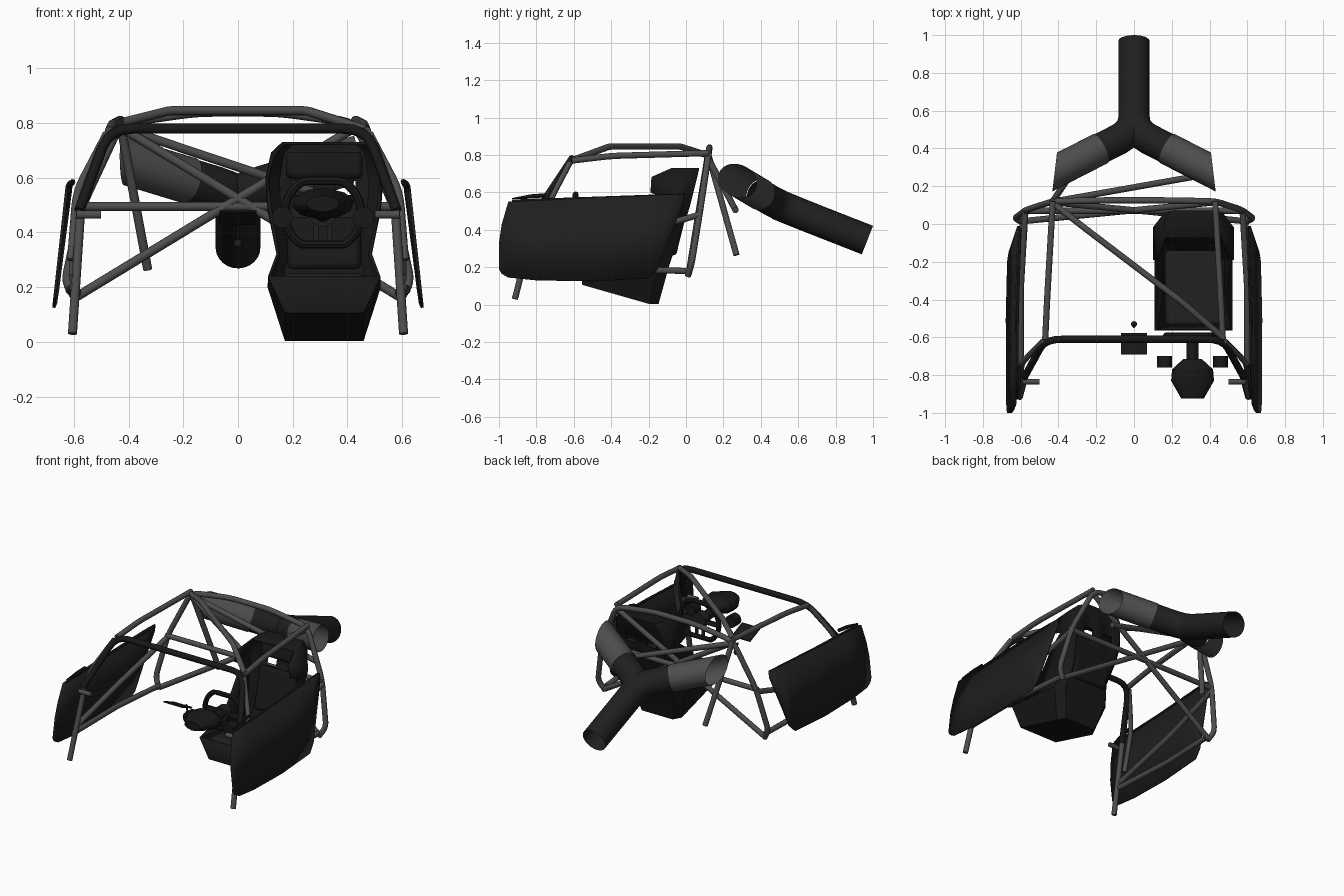
import bpy, bmesh, math
from mathutils import Vector, Matrix

if "Cube" in bpy.data.objects:
    bpy.data.objects.remove(bpy.data.objects["Cube"])


def material(name, v):
    m = bpy.data.materials.new(name)
    m.use_nodes = True
    col = (v, v, v, 1)
    m.diffuse_color = col
    b = m.node_tree.nodes["Principled BSDF"]
    b.inputs["Base Color"].default_value = col
    b.inputs["Roughness"].default_value = 0.7
    return m


GREY = material("tube_grey", 0.075)
DARK = material("dark_trim", 0.014)
BLACK = material("black_trim", 0.009)
made = []


def finish(name, bm, mat, thick=0, bevel=0):
    bmesh.ops.recalc_face_normals(bm, faces=bm.faces)
    me = bpy.data.meshes.new(name)
    bm.to_mesh(me)
    bm.free()
    ob = bpy.data.objects.new(name, me)
    bpy.context.collection.objects.link(ob)
    me.materials.append(mat)
    if thick:
        mod = ob.modifiers.new("thickness", "SOLIDIFY")
        mod.thickness, mod.offset = thick, 0
    if bevel:
        mod = ob.modifiers.new("bevel", "BEVEL")
        mod.width, mod.segments = bevel, 2
    made.append(ob)
    return ob


def rounded(pts, rad):
    """Replace inner corners of a path by short arcs."""
    p = [Vector(q) for q in pts]
    out = [p[0]]
    for a, b, c in zip(p, p[1:], p[2:]):
        d = min(rad, (a - b).length * 0.45, (c - b).length * 0.45)
        s, e = b + (a - b).normalized() * d, b + (c - b).normalized() * d
        for i in range(5):
            t = i / 4
            out.append(s * (1 - t) ** 2 + b * 2 * t * (1 - t) + e * t * t)
    return out + [p[-1]]


def tube(name, pts, r=0.017, mat=GREY, bend=0.06, caps=True, n=12, cut=None):
    """Sweep a circle along a path; r may be a list of radii, cut a (point, normal) trim plane."""
    single = not isinstance(r, (list, tuple))
    path = rounded(pts, bend) if single else [Vector(q) for q in pts]
    radii = [r] * len(path) if single else r
    bm = bmesh.new()
    rings = []
    ref = None
    for i, p in enumerate(path):
        t = (path[min(i + 1, len(path) - 1)] - path[max(i - 1, 0)]).normalized()
        if ref is None:
            ref = t.orthogonal()
        ref = (ref - t * ref.dot(t)).normalized()
        side = t.cross(ref)
        rings.append([bm.verts.new(p + radii[i] * (ref * math.cos(a) + side * math.sin(a)))
                      for a in (math.tau * k / n for k in range(n))])
    for a, b in zip(rings, rings[1:]):
        for k in range(n):
            bm.faces.new((a[k], a[k - 1], b[k - 1], b[k]))
    if caps:
        bm.faces.new(rings[0])
        bm.faces.new(rings[-1])
    if cut:
        bmesh.ops.bisect_plane(bm, geom=bm.verts[:] + bm.edges[:] + bm.faces[:],
                               plane_co=cut[0], plane_no=cut[1], clear_outer=True)
    return finish(name, bm, mat)


def box(name, loc, size, mat, tilt=0, bevel=0):
    bm = bmesh.new()
    bmesh.ops.create_cube(bm, size=1)
    bm.transform(Matrix.Translation(loc) @ Matrix.Rotation(tilt, 4, "X") @ Matrix.Diagonal((*size, 1)))
    return finish(name, bm, mat, bevel=bevel)


def flip(pts, s):
    return [(x * s, y, z) for x, y, z in pts]


# Main hoop with its cross bracing
half = [(.59, .01, .155), (.63, .03, .22), (.57, .075, .5), (.43, .12, .80), (.15, .125, .84)]
tube("main_hoop", half + flip(half[::-1], -1))
tube("harness_bar", [(-.58, .07, .495), (.58, .07, .495)])
for s, side in ((1, "left"), (-1, "right")):
    tube("hoop_brace_" + side, flip([(.43, .115, .785), (-.59, .015, .165)], s))
    tube("roof_rail_" + side, flip([(.43, .12, .81), (.46, -.4, .795), (.47, -.61, .77)], s))
    tube("windscreen_pillar_brace_" + side, flip([(.48, -.62, .76), (.59, -.73, .55), (.61, -.82, .3)], s), 0.015)
    tube("front_leg_" + side, flip([(.575, -.8, .48), (.605, -.915, .03)], s))
    tube("dash_bar_stub_" + side, flip([(.50, -.835, .465), (.59, -.835, .465)], s), 0.015)
    tube("sill_bar_" + side, flip([(.59, 0, .18), (.615, -.4, .19), (.60, -.88, .2)], s))
    tube("door_bar_" + side, flip([(.575, .07, .48), (.60, -.35, .36), (.60, -.87, .23)], s))
tube("rear_strut", [(-.43, .12, .80), (-.33, .27, .265)])
tube("rear_diagonal", [(-.42, .12, .78), (.40, .265, .505)])
tube("roof_diagonal", [(-.43, .11, .80), (-.25, -.03, .845), (.25, -.41, .845), (.47, -.60, .775)], bend=.02)

# Front hoop
half = [(.58, -.81, .48), (.47, -.61, .78)]
tube("front_hoop", half + flip(half[::-1], -1), 0.019, BLACK, bend=0.09)

# Door panels: stations of length, lower and upper edge
door = [(-1, .19, .33), (-.985, .165, .43), (-.95, .145, .55), (-.8, .13, .556), (-.5, .125, .57),
        (-.2, .14, .583), (-.15, .19, .586), (-.085, .36, .589), (-.01, .55, .59)]


def door_x(y, z):
    return .673 - .11 * (z - .13) - .06 * max(0, y + .5) ** 2


for s, side in ((1, "left"), (-1, "right")):
    bm = bmesh.new()
    cols = [[bm.verts.new((s * door_x(y, z), y, z)) for z in (lo, hi)] for y, lo, hi in door]
    for a, b in zip(cols, cols[1:]):
        bm.faces.new((a[0], b[0], b[1], a[1]))
    finish("door_panel_" + side, bm, DARK, thick=0.011)
    tube("door_top_" + side, flip([(.618, -.93, .555), (.617, -.5, .57), (.602, -.02, .587)], s), 0.007, BLACK)
    tube("door_corner_" + side, flip([(.62, -.93, .567), (.61, -.83, .578), (.605, -.75, .585)], s),
         [.003, .012, .011], BLACK, n=6)

# Bucket seat shell: back y, z, half width, wing depth, wing rise
SX = .315
rows = [(-.15, .01, .14, .40, .10), (-.10, .2, .2, .46, .04), (-.06, .32, .168, .30, 0),
        (0, .48, .2, .17, .02), (.015, .53, .205, .10, .03), (.03, .59, .208, .22, .01),
        (.055, .69, .188, .24, -.01), (.065, .725, .15, .14, 0)]
bm = bmesh.new()
loft = []
for y, z, w, d, rise in rows:
    ring = [(-w, -d, rise), (-w, -.05, 0), (-w * .8, 0, 0), (-w * .55, 0, 0), (-w * .2, 0, 0)]
    ring += flip(ring[::-1], -1)
    loft.append([bm.verts.new((SX + a, y + b, z + c)) for a, b, c in ring])
for i, (a, b) in enumerate(zip(loft, loft[1:])):
    for k in range(len(a) - 1):
        if i == 4 and k in (3, 5):   # harness slots
            continue
        bm.faces.new((a[k], a[k + 1], b[k + 1], b[k]))
bm.faces.new(loft[0])
bm.faces.new((loft[0][0], loft[0][-1], loft[1][-1], loft[1][0]))
bm.faces.new(loft[-1])
finish("seat_shell", bm, BLACK, thick=0.014)
box("seat_cushion", (SX, -.34, .2), (.30, .40, .07), DARK, -.08, 0.02)
box("seat_back_pad", (SX, -.045, .40), (.27, .05, .28), BLACK, -.24, 0.02)
box("head_pad", (SX, .01, .645), (.28, .05, .10), BLACK, -.2, 0.02)

# Steering wheel, column and controls
WX, WY, WZ = .31, -.59, .47
ring = [(WX + .14 * math.cos(a), WY, WZ + .125 * max(-.9, min(.95, math.sin(a) * 1.1)))
        for a in (math.tau * k / 32 for k in range(33))]
tube("steering_rim", ring, 0.016, BLACK, bend=0.005, n=8)
for s, side in ((1, "left"), (-1, "right")):
    box("wheel_spoke_" + side, (WX + s * .085, WY, WZ), (.10, .012, .03), DARK)
    box("wheel_lower_spoke_" + side, (WX + s * .025, WY, WZ - .07), (.018, .012, .10), DARK)
    tube("control_knob_" + side, [(WX + s * .148, -.76, .455), (WX + s * .148, -.70, .455)], 0.039, BLACK, n=16)
tube("wheel_hub", [(WX, -.63, WZ), (WX, -.575, WZ)], 0.05, DARK, n=16)
tube("steering_column", [(WX, -.60, WZ), (WX, -.82, .48)], 0.032, BLACK)
housing = tube("instrument_housing", [(WX, y, 0) for y in (-.925, -.83, -.77, -.715)],
               [.06, .115, .11, .05], BLACK, n=10)
housing.location.z, housing.scale.z = .505, .5

# Centre switch plate facing the driver, and gear knob
box("switch_plate", (0, -.635, .455), (.135, .12, .009), BLACK, -.4)
tube("gear_lever", [(0, -.545, .42), (0, -.53, .355)], 0.006, DARK, n=8)
bm = bmesh.new()
bmesh.ops.create_uvsphere(bm, u_segments=12, v_segments=8, radius=0.016)
bm.transform(Matrix.Translation((0, -.53, .36)))
finish("gear_knob", bm, DARK)

# Forked air duct, open at its ends, sleeves trimmed square to the sides
joint = Vector((0, .49, .535))
tube("duct_trunk", [(0, .97, .345), (0, .6, .49), joint], 0.082, DARK, caps=False, n=24)
for s, side in ((1, "left"), (-1, "right")):
    end = Vector((s * .42, .275, .663))
    mid = joint.lerp(end, .42)
    tube("duct_branch_" + side, [(0, .68, .459), joint, mid], 0.082, DARK, bend=0.1, caps=False, n=24)
    tube("duct_sleeve_" + side, [mid, joint.lerp(end, 1.3)], 0.086, GREY, caps=False, n=24,
         cut=(end, (s, .12, 0)))

# Smooth shading with sharp edges kept
bpy.ops.object.select_all(action="DESELECT")
for ob in made:
    ob.select_set(True)
bpy.context.view_layer.objects.active = made[0]
bpy.ops.object.shade_smooth_by_angle(angle=math.radians(35))
